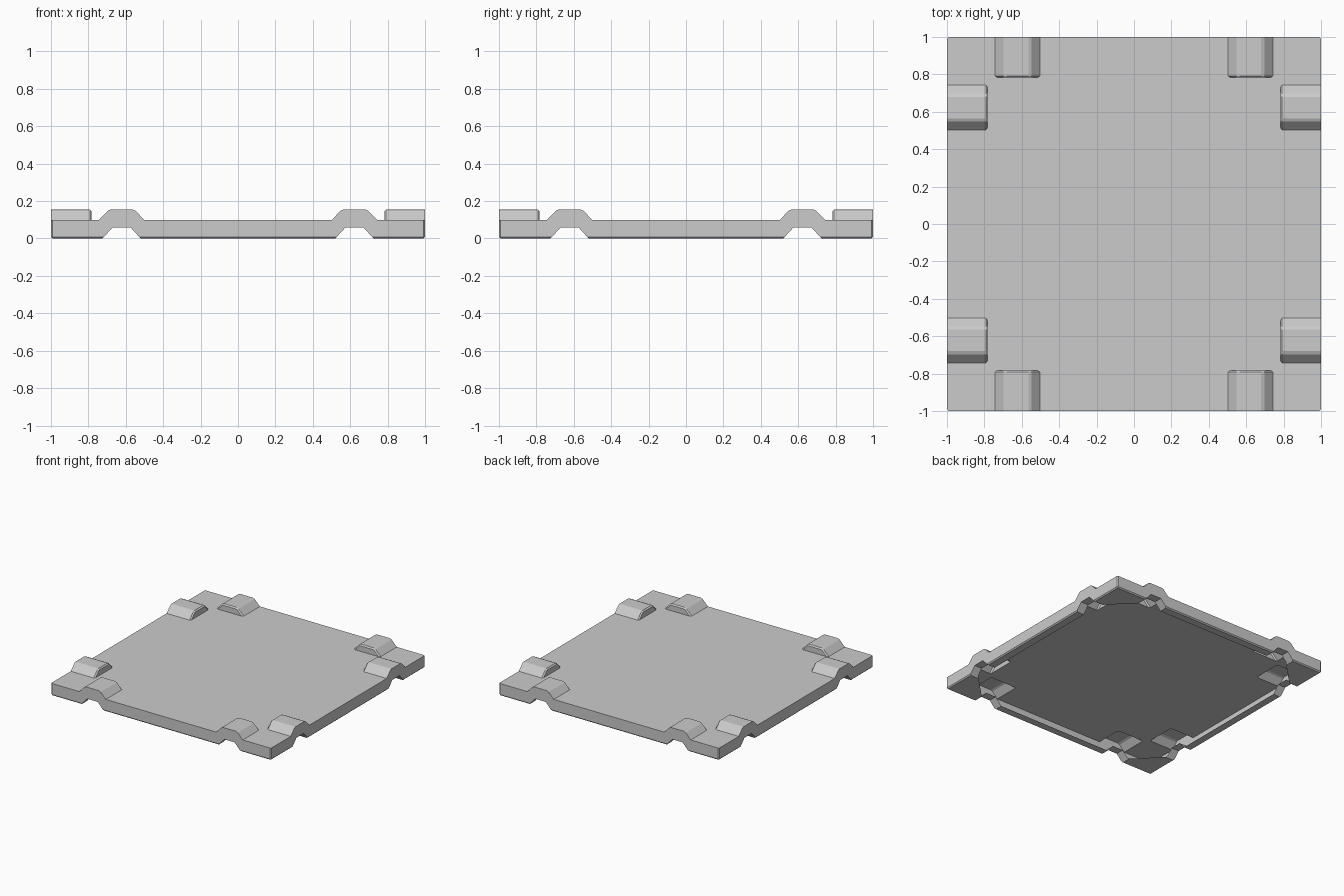
import bpy, bmesh, math
from mathutils import Matrix, Vector

if "Cube" in bpy.data.objects:
    bpy.data.objects.remove(bpy.data.objects["Cube"])


def finish(name, bm):
    bmesh.ops.recalc_face_normals(bm, faces=bm.faces)
    me = bpy.data.meshes.new(name)
    bm.to_mesh(me)
    bm.free()
    ob = bpy.data.objects.new(name, me)
    bpy.context.collection.objects.link(ob)
    return ob


def box(bm, x, y, z0, z1):
    m = Matrix.Translation((0, 0, (z0 + z1) / 2)) @ Matrix.Diagonal((x, y, z1 - z0, 1))
    bmesh.ops.create_cube(bm, size=1, matrix=m)


def prism(bm, pts, vec):
    f = bm.faces.new([bm.verts.new(p) for p in pts])
    r = bmesh.ops.extrude_face_region(bm, geom=[f], use_keep_orig=True)
    bmesh.ops.translate(bm, vec=vec, verts=[g for g in r['geom'] if isinstance(g, bmesh.types.BMVert)])


def edge_set(name, profile, y0, bevel=0):
    """Two trapezoid bars on each of the four plate edges."""
    bm = bmesh.new()
    for k in range(4):
        rot = Matrix.Rotation(k * math.pi / 2, 3, 'Z')
        for s in (1, -1):
            pts = [rot @ Vector((s * x, y0, z)) for x, z in profile]
            prism(bm, pts, rot @ Vector((0, 1.1 - y0, 0)))
    if bevel:
        bmesh.ops.recalc_face_normals(bm, faces=bm.faces)
        bmesh.ops.bevel(bm, geom=bm.edges[:], offset=bevel, segments=1,
                        affect='EDGES', profile=0.5)
    return finish(name, bm)


# oversized slab, trimmed later
bm = bmesh.new()
box(bm, 2.16, 2.16, -0.05, 0.1)
plate = finish("base_plate", bm)

# raised bridges and the notches beneath them
bumps = edge_set("edge_bumps", [(0.473, 0.07), (0.555, 0.155), (0.69, 0.155), (0.772, 0.07)], 0.782, 0.01)
notches = edge_set("edge_notches", [(0.43, -0.1), (0.575, 0.06), (0.67, 0.06), (0.815, -0.1)], 0.79)

# bevelled bounding block trims the outer sides
bm = bmesh.new()
box(bm, 2, 2, 0, 0.3)
bmesh.ops.bevel(bm, geom=bm.edges[:], offset=0.009, segments=1, affect='EDGES', profile=0.5)
trim = finish("outer_trim", bm)

helpers = ((bumps, 'UNION'), (notches, 'DIFFERENCE'), (trim, 'INTERSECT'))
for ob, op in helpers:
    m = plate.modifiers.new(ob.name, 'BOOLEAN')
    m.object = ob
    m.operation = op
    m.solver = 'EXACT'

# bake the booleans and drop the helpers
dg = bpy.context.evaluated_depsgraph_get()
mesh = bpy.data.meshes.new_from_object(plate.evaluated_get(dg))
plate.modifiers.clear()
plate.data = mesh
for ob, _ in helpers:
    bpy.data.objects.remove(ob)

# open the underside: hollow shell with a narrow turned-in lip and wide corners
bm = bmesh.new()
bm.from_mesh(mesh)
bm.normal_update()
LIP, DIAG = 0.93, 1.64


def underside():
    return [f for f in bm.faces if f.calc_center_median().z < 0.075 and
            (f.normal.z < -0.1 or max(map(abs, f.calc_center_median().xy)) < 0.85)]


for k in range(8):
    n = Vector((math.cos(k * math.pi / 4), math.sin(k * math.pi / 4), 0))
    d = DIAG / math.sqrt(2) if k % 2 else LIP
    fs = underside()
    geom = fs + list({e for f in fs for e in f.edges}) + list({v for f in fs for v in f.verts})
    bmesh.ops.bisect_plane(bm, geom=geom, dist=1e-5, plane_co=n * d, plane_no=n)
    bm.normal_update()

inner = []
for f in underside():
    c = f.calc_center_median()
    if max(abs(c.x), abs(c.y)) < LIP and abs(c.x) + abs(c.y) < DIAG:
        inner.append(f)
bmesh.ops.delete(bm, geom=inner, context='FACES')
bm.to_mesh(mesh)
bm.free()
